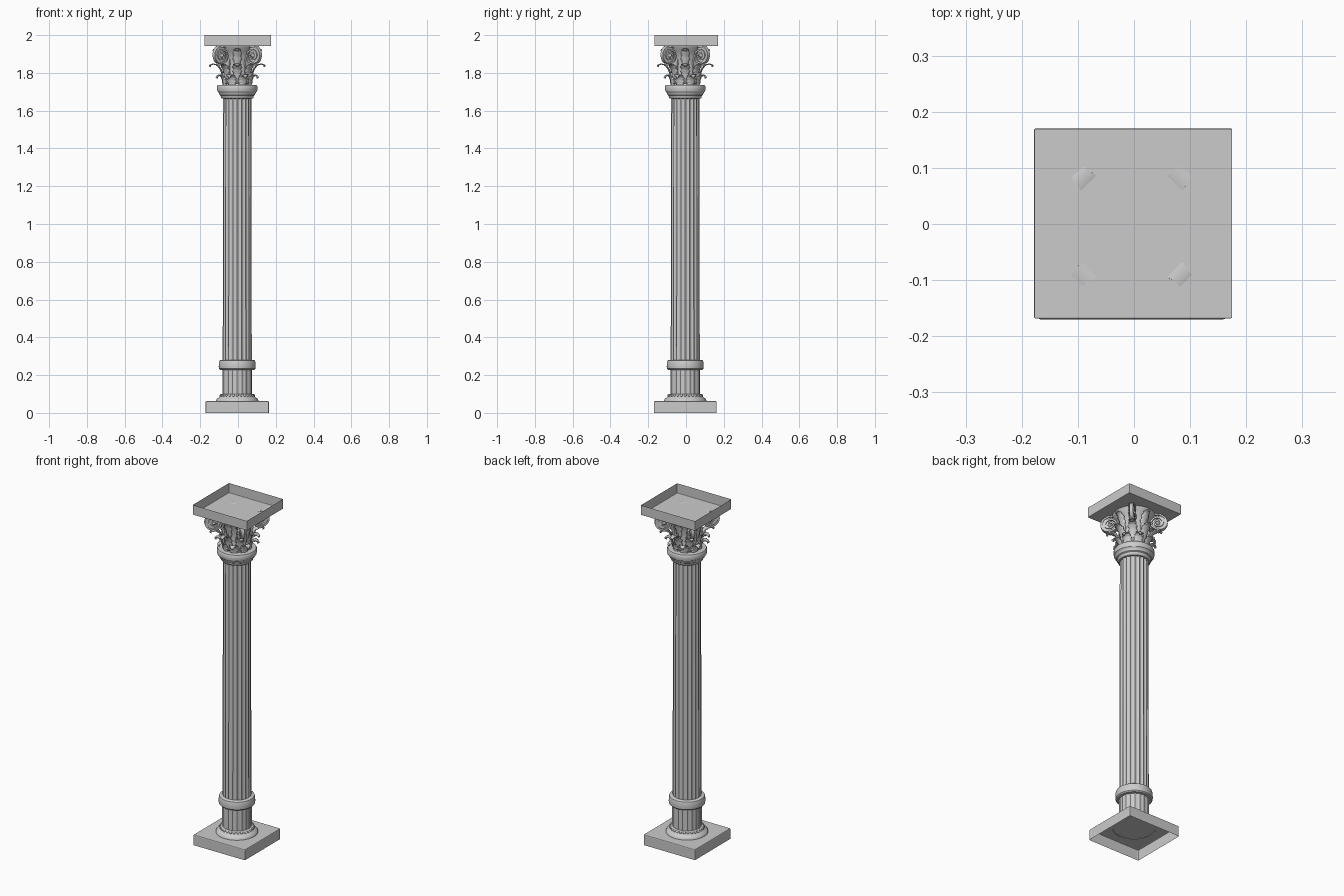
import bpy, bmesh, math
from math import sin, cos, pi
from mathutils import Vector, Matrix

if "Cube" in bpy.data.objects:
    bpy.data.objects.remove(bpy.data.objects["Cube"])

CX, CY = -0.004, -0.004
stone = bpy.data.materials.new("grey stone")
stone.diffuse_color = (0.6, 0.6, 0.6, 1)
stone.use_nodes = True
stone.node_tree.nodes["Principled BSDF"].inputs["Base Color"].default_value = stone.diffuse_color


def finish(name, bm, smooth=True, angle=35):
    bmesh.ops.recalc_face_normals(bm, faces=bm.faces)
    me = bpy.data.meshes.new(name)
    bm.to_mesh(me)
    bm.free()
    me.materials.append(stone)
    ob = bpy.data.objects.new(name, me)
    bpy.context.collection.objects.link(ob)
    if smooth:
        bpy.ops.object.select_all(action='DESELECT')
        ob.select_set(True)
        bpy.context.view_layer.objects.active = ob
        bpy.ops.object.shade_smooth_by_angle(angle=math.radians(angle))
    return ob


def skin(bm, rows, closed=False):
    """Bridge rows of points with quads."""
    rows = [[bm.verts.new(p) for p in r] for r in rows]
    n = len(rows[0])
    for a, b in zip(rows, rows[1:]):
        for i in range(n if closed else n - 1):
            j = (i + 1) % n
            bm.faces.new((a[i], a[j], b[j], b[i]))


def lathe(name, profile, n=48, flute=0.0, flutes=20):
    """Turn (radius, z) points; flute is the depth of vertical grooves."""
    bm = bmesh.new()
    rows = []
    for r, z in profile:
        row = []
        for i in range(n):
            a = 2 * pi * i / n
            rr = r - flute * abs(sin(a * flutes / 2))
            row.append((CX + rr * cos(a), CY + rr * sin(a), z))
        rows.append(row)
    skin(bm, rows, True)
    return finish(name, bm)


def slab(name, x0, x1, y0, y1, z0, z1, open_top, bevel):
    """Box with one open side, and softened edges on the closed one."""
    bm = bmesh.new()
    mid = Vector(((x0 + x1) / 2, (y0 + y1) / 2, (z0 + z1) / 2))
    bmesh.ops.create_cube(bm, size=1, matrix=Matrix.Translation(mid) @
                          Matrix.Diagonal((x1 - x0, y1 - y0, z1 - z0, 1)))
    bm.normal_update()
    gone = [f for f in bm.faces if (f.normal.z > 0.5) == open_top and abs(f.normal.z) > 0.5]
    bmesh.ops.delete(bm, geom=gone, context='FACES')
    edges = [e for e in bm.edges if not e.is_boundary]
    bmesh.ops.bevel(bm, geom=edges, offset=bevel, segments=2, profile=0.5, affect='EDGES')
    me = finish(name, bm, False)
    return me


def around(r, t, z, a):
    """Point at radius r, sideways shift t, height z, turned by angle a."""
    return (CX + r * cos(a) - t * sin(a), CY + r * sin(a) + t * cos(a), z)


def smooth_path(pts, steps=5):
    """Catmull-Rom through points of any dimension."""
    p = [Vector(q) for q in pts]
    p = [p[0]] + p + [p[-1]]
    out = []
    for i in range(1, len(p) - 2):
        for s in range(steps):
            t = s / steps
            out.append(0.5 * (2 * p[i] + (p[i + 1] - p[i - 1]) * t
                       + (2 * p[i - 1] - 5 * p[i] + 4 * p[i + 1] - p[i + 2]) * t * t
                       + (3 * p[i] - p[i - 1] - 3 * p[i + 1] + p[i + 2]) * t ** 3))
    return out + [p[-1]]


def leaf_row(name, path, angles, thick):
    """Curling lobed leaves along (radius, half width, z) points."""
    bm = bmesh.new()
    pts = smooth_path(path)
    for a in angles:
        rows = []
        for k, (r, w, z) in enumerate(pts):
            w *= 1.0 if k % 4 < 2 else 0.78
            rows.append([around(r + (0.006 * (1 - abs(u)) - 0.004) , w * u, z, a)
                         for u in (-1, -0.5, 0, 0.5, 1)])
        skin(bm, rows)
    ob = finish(name, bm)
    m = ob.modifiers.new("thickness", 'SOLIDIFY')
    m.thickness = thick
    m.offset = 0
    return ob


# plinth and abacus
slab("base_plinth", -0.172, 0.164, -0.170, 0.162, 0.0, 0.062, False, 0.005)
slab("top_abacus", -0.178, 0.175, -0.168, 0.170, 1.943, 2.0, True, 0.002)

# foot moulding with a ring of beads
lathe("foot_moulding", [(0.113, 0.06), (0.112, 0.068), (0.106, 0.076), (0.097, 0.081),
                        (0.091, 0.088), (0.088, 0.096), (0.082, 0.1), (0.076, 0.1)])
bm = bmesh.new()
for i in range(28):
    bmesh.ops.create_icosphere(bm, subdivisions=1, radius=0.0075, matrix=Matrix.Translation(
        around(0.088, 0, 0.092, 2 * pi * i / 28)))
finish("foot_beads", bm, angle=60)

# lower drum and fluted shaft
lathe("lower_drum", [(0.079, 0.095), (0.079, 0.232)], 120, 0.0025)
lathe("shaft", [(0.077, 0.275), (0.075, 1.67)], 160, 0.006)

# ring mouldings
lathe("lower_ring", [(0.074, 0.226), (0.091, 0.228), (0.097, 0.234), (0.098, 0.245),
                     (0.097, 0.268), (0.094, 0.277), (0.088, 0.281), (0.074, 0.281)])
lathe("neck_ring", [(0.070, 1.663), (0.081, 1.664), (0.086, 1.669), (0.088, 1.680),
                    (0.094, 1.684), (0.097, 1.692), (0.099, 1.697), (0.105, 1.702),
                    (0.107, 1.712), (0.107, 1.728), (0.103, 1.735), (0.07, 1.737)])

# capital bell
lathe("capital_bell", [(0.072, 1.733), (0.068, 1.77), (0.069, 1.82), (0.076, 1.87),
                       (0.092, 1.915), (0.112, 1.936), (0.114, 1.943)])

# leaf tiers
lower = [(0.076, 0.020, 1.736), (0.078, 0.026, 1.755), (0.085, 0.026, 1.776), (0.100, 0.021, 1.788),
         (0.114, 0.014, 1.785), (0.119, 0.007, 1.777), (0.114, 0.003, 1.772)]
upper = [(0.075, 0.018, 1.745), (0.078, 0.022, 1.785), (0.088, 0.025, 1.818), (0.107, 0.023, 1.841),
         (0.130, 0.016, 1.846), (0.144, 0.009, 1.840), (0.142, 0.003, 1.832)]
face = [(0.070, 0.008, 1.80), (0.077, 0.018, 1.845), (0.086, 0.024, 1.885), (0.102, 0.020, 1.918),
        (0.120, 0.013, 1.926), (0.128, 0.004, 1.916)]
leaf_row("lower_leaves", lower, [pi / 8 + i * pi / 4 for i in range(8)], 0.005)
leaf_row("upper_leaves", upper, [i * pi / 4 for i in range(8)], 0.005)
leaf_row("face_leaves", face, [i * pi / 2 for i in range(4)], 0.005)

# corner volutes: a tapering band rolled into a scroll on each diagonal
RC, ZC = 0.126, 1.892


def half_width(r):
    return max(0.007, min(0.019, 0.019 - (r - 0.108) * 0.15))


stem = [Vector((0.070, 1.775)), Vector((0.074, 1.81)), Vector((0.071, 1.85))]
scroll = []
for k in range(61):
    t = k / 60
    a = pi - t * 2 * pi * 2.4
    rad = 0.058 * (1 - t) + 0.013 * t
    scroll.append(Vector((RC + 1.03 * rad * cos(a), ZC + 0.99 * rad * sin(a))))
path = stem + scroll
bands, webs = bmesh.new(), bmesh.new()
for c in range(4):
    ang = pi / 4 + c * pi / 2
    rows = []
    for k, p in enumerate(path):
        d = (path[min(k + 1, len(path) - 1)] - path[max(k - 1, 0)]).normalized()
        nrm = Vector((d.y, -d.x)) * 0.0045
        w = half_width(p.x)
        o, i = p, p + nrm * 2
        rows.append([around(q.x, s * w, q.y, ang) for q, s in ((o, -1), (o, 1), (i, 1), (i, -1))])
    skin(bands, rows, True)
    # recessed wedge web behind the scroll
    disc = []
    for k in range(24):
        a = 2 * pi * k / 24
        r, z = RC + 0.047 * cos(a), ZC + 0.045 * sin(a)
        disc.append((r, z))
    for s in (-1, 1):
        webs.faces.new([webs.verts.new(around(r, s * half_width(r) * 0.55, z, ang)) for r, z in disc])
    # scroll eye
    m = Matrix.Translation(around(RC, 0, ZC, ang)) @ Matrix.Rotation(ang, 4, 'Z') @ \
        Matrix.Diagonal((0.012, 0.022, 0.012, 1))
    bmesh.ops.create_uvsphere(webs, u_segments=12, v_segments=8, radius=1, matrix=m)
finish("volute_scrolls", bands)
finish("volute_centres", webs)
